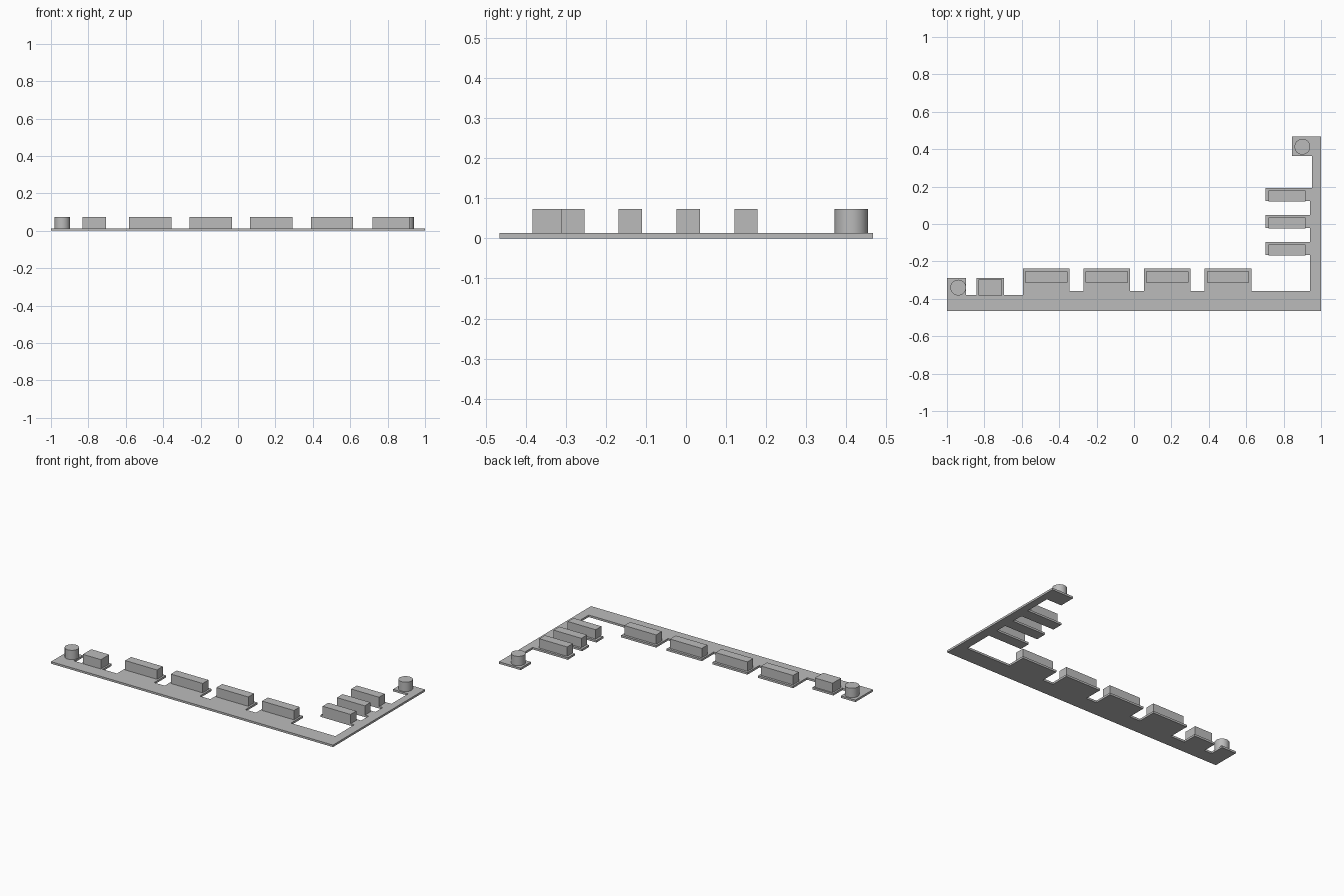
import bpy, bmesh, math

cube = bpy.data.objects.get("Cube")
if cube:
    bpy.data.objects.remove(cube, do_unlink=True)

grey = bpy.data.materials.new("plain grey")
grey.use_nodes = True
colour = (0.5, 0.5, 0.5, 1)
grey.diffuse_color = colour
grey.node_tree.nodes["Principled BSDF"].inputs["Base Color"].default_value = colour

BASE, TOP = 0.013, 0.073


def finish(name, bm):
    bmesh.ops.recalc_face_normals(bm, faces=bm.faces)
    mesh = bpy.data.meshes.new(name)
    bm.to_mesh(mesh)
    bm.free()
    mesh.materials.append(grey)
    obj = bpy.data.objects.new(name, mesh)
    bpy.context.collection.objects.link(obj)
    return obj


def prism(name, outline, z0, z1):
    bm = bmesh.new()
    face = bm.faces.new([bm.verts.new((x, y, z0)) for x, y in outline])
    ext = bmesh.ops.extrude_face_region(bm, geom=[face])["geom"]
    for v in ext:
        if isinstance(v, bmesh.types.BMVert):
            v.co.z = z1
    return finish(name, bm)


def block(name, x0, x1, y0, y1):
    return prism(name, [(x0, y0), (x1, y0), (x1, y1), (x0, y1)], BASE, TOP)


def post(name, x, y):
    bm = bmesh.new()
    bmesh.ops.create_cone(bm, cap_ends=True, segments=32, radius1=0.042,
                          radius2=0.042, depth=TOP - BASE)
    bmesh.ops.translate(bm, verts=bm.verts, vec=(x, y, (TOP + BASE) / 2))
    obj = finish(name, bm)
    for f in obj.data.polygons:
        f.use_smooth = abs(f.normal.z) < 0.5
    obj.data.set_sharp_from_angle(angle=math.radians(40))


# L-shaped base plate, traced around its tabs as one outline
long_tabs = [(-0.593 + i * 0.3237, -0.344 + i * 0.3237) for i in range(4)]
short_tabs = [(-0.166 + i * 0.1445, -0.096 + i * 0.1445) for i in range(3)]

outline = [(-1, -0.289), (-1, -0.466), (1, -0.466), (1, 0.467),
           (0.846, 0.467), (0.846, 0.363), (0.953, 0.363)]
for i, (y0, y1) in enumerate(reversed(short_tabs)):
    outline += [(0.953 if i == 0 else 0.941, y1), (0.703, y1), (0.703, y0), (0.941, y0)]
outline.append((0.941, -0.358))
for i, (x0, x1) in enumerate(reversed(long_tabs)):
    outline += [(x1, -0.358), (x1, -0.238), (x0, -0.238),
                (x0, -0.38 if i == 3 else -0.358)]
outline += [(-0.694, -0.38), (-0.694, -0.289), (-0.843, -0.289), (-0.843, -0.38),
            (-0.897, -0.38), (-0.897, -0.289)]
prism("base_plate", outline, 0, BASE)

# Blocks standing on the tabs
for i, (x0, x1) in enumerate(long_tabs):
    block(f"long_block_{i + 1}", x0 + 0.011, x1 - 0.012, -0.312, -0.253)
for i, (y0, y1) in enumerate(short_tabs):
    block(f"side_block_{i + 1}", 0.718, 0.916, y0 - 0.002, y1 - 0.014)
block("small_block", -0.832, -0.705, -0.383, -0.298)

# Round posts at both ends
post("right_end_post", -0.94, -0.34)
post("left_end_post", 0.9, 0.413)
